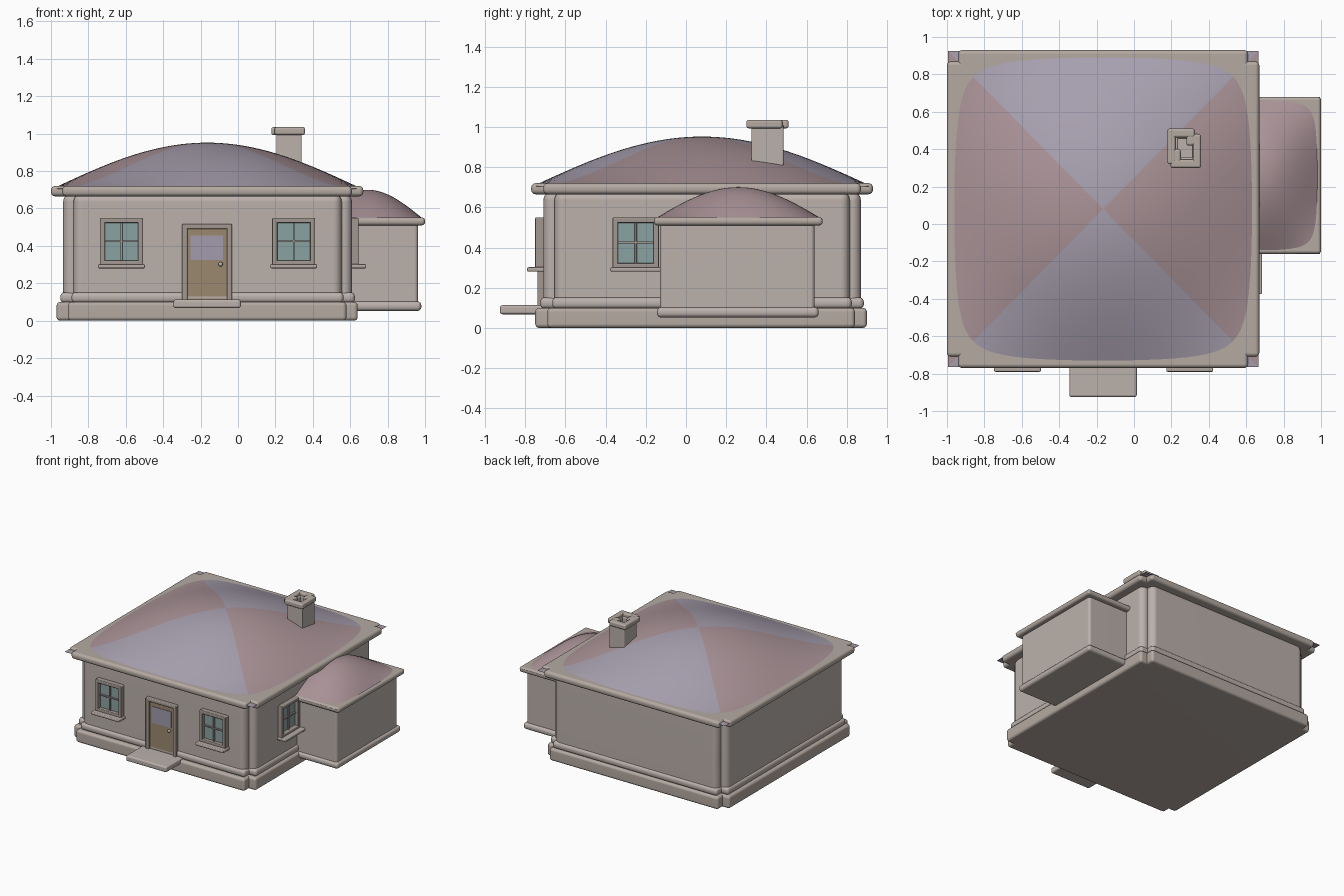
import bpy, bmesh
from math import cos, pi, radians
from mathutils import Matrix, Vector

if "Cube" in bpy.data.objects:
    bpy.data.objects.remove(bpy.data.objects["Cube"])


def material(name, rgb):
    m = bpy.data.materials.new(name)
    m.diffuse_color = (*rgb, 1)
    m.use_nodes = True
    m.node_tree.nodes["Principled BSDF"].inputs["Base Color"].default_value = m.diffuse_color
    return m


STONE = material("stone", (0.50, 0.44, 0.41))
TRIM = material("trim", (0.46, 0.40, 0.36))
FRAME = material("frame", (0.36, 0.31, 0.28))
GLASS = material("glass", (0.26, 0.36, 0.36))
WOOD = material("wood", (0.33, 0.25, 0.16))
PANE = material("door_glass", (0.36, 0.33, 0.42))
PINK = material("roof_pink", (0.40, 0.29, 0.31))
BLUE = material("roof_blue", (0.39, 0.35, 0.43))


def finish(name, bm, mats):
    me = bpy.data.meshes.new(name)
    bm.to_mesh(me)
    bm.free()
    for m in mats:
        me.materials.append(m)
    me.shade_smooth()
    me.set_sharp_from_angle(angle=radians(35))
    ob = bpy.data.objects.new(name, me)
    bpy.context.collection.objects.link(ob)
    return ob


def boxes(name, spans, bevel, mat, matrix=None):
    """Bevelled boxes (x0, x1, y0, y1, z0, z1) joined in one object."""
    bm = bmesh.new()
    for x0, x1, y0, y1, z0, z1 in spans:
        m = Matrix.Translation(((x0 + x1) / 2, (y0 + y1) / 2, (z0 + z1) / 2)) \
            @ Matrix.Diagonal((x1 - x0, y1 - y0, z1 - z0, 1))
        bmesh.ops.create_cube(bm, size=1, matrix=m)
    if bevel:
        bmesh.ops.bevel(bm, geom=bm.edges[:], offset=bevel, segments=4,
                        profile=0.5, affect='EDGES')
    if matrix:
        bm.transform(matrix)
    ob = finish(name, bm, [mat])
    ob.modifiers.new("normals", 'WEIGHTED_NORMAL').keep_sharp = True
    return ob


def cross_slab(name, x0, x1, y0, y1, z0, z1, notch, bevel, mat):
    """Two crossing boxes that leave a notch at each corner."""
    n = notch
    return boxes(name, [(x0, x1, y0 + n, y1 - n, z0, z1),
                        (x0 + n, x1 - n, y0, y1, z0, z1)], bevel, mat)


def dome(name, cx, cy, hx, hy, z, h, two_tone):
    """Softly domed hip roof, coloured by the side it faces."""
    n = 48
    bm = bmesh.new()
    bmesh.ops.create_grid(bm, x_segments=n, y_segments=n, size=1)
    # split each quad along the diagonal that runs toward the apex
    for f in bm.faces[:]:
        c = f.calc_center_median()
        if abs(abs(c.x) - abs(c.y)) < 1e-4:
            vs = sorted(f.verts, key=lambda v: abs(abs(v.co.x) - abs(v.co.y)))
            bmesh.utils.face_split(f, vs[0], vs[1])
    for f in bm.faces:
        c = f.calc_center_median()
        f.material_index = int(two_tone and abs(c.y) > abs(c.x))
    for v in bm.verts:
        u, w = v.co.x, v.co.y
        v.co = Vector((cx + hx * u, cy + hy * w,
                       z + h * cos(pi / 2 * u) * cos(pi / 2 * w)))
    return finish(name, bm, [PINK, BLUE])


def window(name, matrix):
    """Framed window, local origin on the wall, facing -y."""
    w, z0, z1, t = 0.115, 0.295, 0.55, 0.027
    boxes(name + "_frame", [(-w, -w + t, -0.04, 0.02, z0, z1),
                            (w - t, w, -0.04, 0.02, z0, z1),
                            (-w, w, -0.04, 0.02, z1 - t, z1),
                            (-w, w, -0.04, 0.02, z0, z0 + t)], 0.006, FRAME, matrix)
    boxes(name + "_bars", [(-0.005, 0.005, -0.022, 0, z0, z1),
                           (-w + t, w - t, -0.022, 0, 0.42, 0.43)], 0.002, FRAME, matrix)
    boxes(name + "_glass", [(-w + t / 2, w - t / 2, -0.01, 0.01, z0 + 0.01, z1 - 0.01)],
          0, GLASS, matrix)
    boxes(name + "_sill", [(-0.125, 0.125, -0.08, 0.01, 0.28, 0.302)], 0.007, TRIM, matrix)


# Main house
cross_slab("plinth", -0.97, 0.64, -0.75, 0.90, 0, 0.10, 0.06, 0.02, TRIM)
cross_slab("base_moulding", -0.95, 0.625, -0.725, 0.885, 0.095, 0.152, 0.06, 0.023, STONE)
cross_slab("walls", -0.935, 0.61, -0.71, 0.87, 0.10, 0.68, 0.055, 0.045, STONE)
cross_slab("eaves", -1.0, 0.67, -0.77, 0.93, 0.665, 0.72, 0.06, 0.022, TRIM)
dome("roof", -0.165, 0.08, 0.83, 0.845, 0.704, 0.248, True)

# Side annex
boxes("annex_base", [(0.40, 0.98, -0.145, 0.66, 0.052, 0.103)], 0.021, STONE)
boxes("annex_walls", [(0.42, 0.963, -0.13, 0.64, 0.08, 0.53)], 0.02, STONE)
boxes("annex_eaves", [(0.38, 1.0, -0.16, 0.68, 0.51, 0.552)], 0.018, TRIM)
dome("annex_roof", 0.69, 0.26, 0.305, 0.42, 0.54, 0.16, False)

# Chimney: hollow stem with a pinwheel cap
boxes("chimney", [(0.205, 0.235, 0.325, 0.485, 0.80, 1.01),
                  (0.31, 0.34, 0.325, 0.485, 0.80, 1.01),
                  (0.21, 0.335, 0.325, 0.355, 0.80, 1.01),
                  (0.21, 0.335, 0.455, 0.485, 0.80, 1.01),
                  (0.22, 0.33, 0.34, 0.47, 0.80, 0.92)], 0.007, STONE)
boxes("chimney_cap", [(0.178, 0.222, 0.32, 0.51, 0.993, 1.035),
                      (0.178, 0.325, 0.463, 0.51, 0.993, 1.035),
                      (0.315, 0.358, 0.30, 0.48, 0.993, 1.035),
                      (0.195, 0.358, 0.30, 0.345, 0.993, 1.035),
                      (0.28, 0.33, 0.42, 0.48, 0.995, 1.033),
                      (0.20, 0.25, 0.33, 0.40, 0.995, 1.033)], 0.012, TRIM)

# Door and step
boxes("door_frame", [(-0.30, -0.27, -0.74, -0.69, 0.10, 0.517),
                     (-0.06, -0.032, -0.74, -0.69, 0.10, 0.517),
                     (-0.30, -0.032, -0.74, -0.69, 0.49, 0.517)], 0.007, FRAME)
boxes("door", [(-0.28, -0.05, -0.725, -0.69, 0.10, 0.50)], 0, WOOD)
boxes("door_window", [(-0.253, -0.08, -0.729, -0.70, 0.325, 0.455)], 0, PANE)
bm = bmesh.new()
bmesh.ops.create_uvsphere(bm, u_segments=16, v_segments=10, radius=0.012,
                          matrix=Matrix.Translation((-0.093, -0.735, 0.302)))
finish("door_knob", bm, [STONE])
boxes("front_step", [(-0.345, 0.015, -0.925, -0.70, 0.068, 0.113)], 0.012, STONE)

# Windows: two at the front, one on the right wall
for side, x in (("left", -0.623), ("right", 0.298)):
    window("front_window_" + side, Matrix.Translation((x, -0.71, 0)))
window("side_window", Matrix.Translation((0.605, -0.25, 0)) @ Matrix.Rotation(pi / 2, 4, 'Z'))
